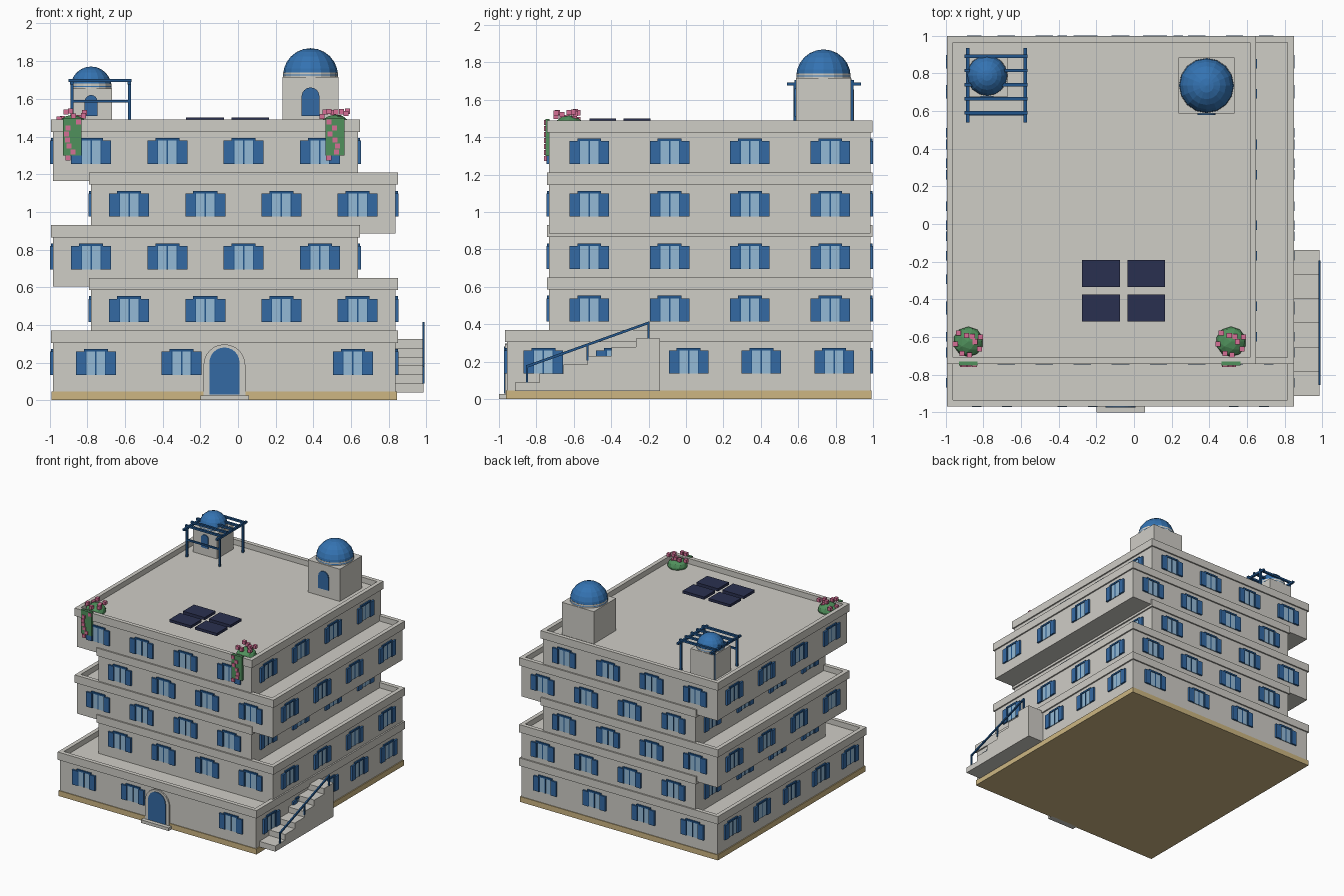
import bpy, bmesh, math, random
from mathutils import Matrix, Vector

if "Cube" in bpy.data.objects:
    bpy.data.objects.remove(bpy.data.objects["Cube"])

random.seed(4)


def material(name, r, g, b):
    m = bpy.data.materials.new(name)
    lin = [((c / 255 + 0.055) / 1.055) ** 2.4 for c in (r, g, b)]
    m.diffuse_color = (*lin, 1)
    m.use_nodes = True
    m.node_tree.nodes["Principled BSDF"].inputs["Base Color"].default_value = m.diffuse_color
    return m


WALL = material("off_white_plaster", 207, 205, 198)
SAND = material("sand_stone", 205, 182, 130)
BLUE = material("shutter_blue", 52, 106, 164)
DOME = material("dome_blue", 52, 115, 178)
DARK = material("timber_blue", 34, 86, 140)
GLASS = material("window_glass", 148, 186, 214)
NAVY = material("solar_navy", 42, 48, 80)
GREEN = material("leaf_green", 80, 145, 92)
PINK = material("flower_pink", 214, 112, 150)


def finish(name, bm, mat):
    bmesh.ops.recalc_face_normals(bm, faces=bm.faces)
    me = bpy.data.meshes.new(name)
    bm.to_mesh(me)
    bm.free()
    me.materials.append(mat)
    ob = bpy.data.objects.new(name, me)
    bpy.context.collection.objects.link(ob)
    return ob


def add_box(bm, x0, x1, y0, y1, z0, z1, mx=Matrix()):
    loc = Matrix.Translation(((x0 + x1) / 2, (y0 + y1) / 2, (z0 + z1) / 2))
    size = Matrix.Diagonal((x1 - x0, y1 - y0, z1 - z0, 1))
    bmesh.ops.create_cube(bm, size=1, matrix=mx @ loc @ size)


def boxes(name, mat, *specs):
    bm = bmesh.new()
    for s in specs:
        add_box(bm, *s)
    return finish(name, bm, mat)


def prism(name, mat, pts, push):
    """Extrude a closed outline of 3D points along push."""
    bm = bmesh.new()
    f = bm.faces.new([bm.verts.new(p) for p in pts])
    ext = bmesh.ops.extrude_face_region(bm, geom=[f])["geom"]
    bmesh.ops.translate(bm, vec=push, verts=[v for v in ext if isinstance(v, bmesh.types.BMVert)])
    return finish(name, bm, mat)


def arch(name, mat, cx, half, z0, z1, y, depth):
    pts = [(cx - half, y, z0), (cx + half, y, z0)]
    for i in range(13):
        a = math.pi * i / 12
        pts.append((cx + half * math.cos(a), y, z1 - half + half * math.sin(a)))
    return prism(name, mat, pts, (0, depth, 0))


# windows share three meshes: shutters, panes and bars
shutters, panes, bars = bmesh.new(), bmesh.new(), bmesh.new()


def window(x, y, z, angle):
    mx = Matrix.Translation((x, y, z)) @ Matrix.Rotation(angle, 4, 'Z')
    for s in (-1, 1):
        a, b = sorted((s * 0.055, s * 0.106))
        add_box(shutters, a, b, -0.015, 0.002, 0.09, 0.213, mx)
        a, b = sorted((s * 0.049, s * 0.055))
        add_box(bars, a, b, -0.009, 0.002, 0.09, 0.215, mx)
    add_box(panes, -0.05, 0.05, -0.006, 0.002, 0.09, 0.215, mx)
    add_box(bars, -0.004, 0.004, -0.009, 0.002, 0.09, 0.215, mx)
    add_box(bars, -0.064, 0.064, -0.012, 0.002, 0.213, 0.227, mx)


# storeys alternate left and right, each with a parapet ring and windows
BACK, PITCH, OUT, RING = 0.986, 0.28, 0.012, 0.034
storeys = [(-0.982, 0.837, -0.957), (-0.78, 0.837, -0.732), (-0.982, 0.637, -0.732),
           (-0.78, 0.837, -0.732), (-0.982, 0.637, -0.732)]
for i, (x0, x1, y0) in enumerate(storeys):
    z0 = 0.045 + PITCH * i
    z1 = z0 + PITCH
    boxes(f"storey_{i + 1}", WALL, (x0, x1, y0, BACK, z0, z1))
    a, b, c, d = x0 - OUT, x1 + OUT, y0 - OUT, BACK + OUT
    lo, hi = z1 - 0.02, z1 + 0.045
    boxes(f"parapet_{i + 1}", WALL,
          (a, b, c, c + RING, lo, hi), (a, b, d - RING, d, lo, hi),
          (a, a + RING, c + RING, d - RING, lo, hi), (b - RING, b, c + RING, d - RING, lo, hi))
    for k in range(4):
        x = x0 + (x1 - x0) * (k + 0.5) / 4
        if not (i == 0 and k == 2):      # left free beside the entrance
            window(x, y0, z0, 0)
        window(x, BACK, z0, math.pi)
    n = 5 if i == 0 else 4
    for k in range(n):
        y = y0 + (BACK - y0) * (k + 0.5) / n
        window(x1, y, z0, math.pi / 2)
        window(x0, y, z0, -math.pi / 2)
finish("shutters", shutters, BLUE)
finish("window_panes", panes, GLASS)
finish("window_bars", bars, DARK)

# plinth, entrance step and arched front door
boxes("plinth", SAND, (-0.99, 0.845, -0.963, 0.992, 0, 0.045))
boxes("door_step", WALL, (-0.2, 0.058, -1.0, -0.95, 0, 0.026))
arch("door_surround", WALL, -0.072, 0.111, 0.026, 0.297, -0.968, 0.02)
arch("front_door", BLUE, -0.072, 0.08, 0.03, 0.28, -0.974, 0.02)

# outside stair as one stepped profile
Y0, RUN, RISE, ZB = -0.913, 0.129, 0.047, 0.042
pts = [(0.83, Y0, ZB)]
for k in range(6):
    pts += [(0.83, Y0 + RUN * k, ZB + RISE * (k + 1)), (0.83, Y0 + RUN * (k + 1), ZB + RISE * (k + 1))]
pts.append((0.83, Y0 + RUN * 6, ZB))
prism("side_stair", WALL, pts, (0.155, 0, 0))

# stair railing
XR = 0.985
posts = [(XR - 0.006, XR + 0.006, y - 0.006, y + 0.006, z, z + 0.085)
         for y, z in ((-0.85, 0.089), (-0.527, 0.205), (-0.2, 0.322))]
boxes("railing_posts", DARK, *posts)
prism("handrail", DARK, [(XR - 0.006, -0.855, 0.165), (XR - 0.006, -0.195, 0.402),
                         (XR - 0.006, -0.195, 0.416), (XR - 0.006, -0.855, 0.18)], (0.012, 0, 0))


# domed roof towers
def tower(tag, cx, cy, half, top, door_half, door_top):
    boxes(f"{tag}_tower", WALL, (cx - half, cx + half, cy - half, cy + half, 1.44, top))
    bm = bmesh.new()
    bmesh.ops.create_cone(bm, cap_ends=True, segments=16, radius1=half * 0.98, radius2=half * 0.98,
                          depth=0.026, matrix=Matrix.Translation((cx, cy, top + 0.013)))
    finish(f"{tag}_drum", bm, WALL)
    bm = bmesh.new()
    bmesh.ops.create_uvsphere(bm, u_segments=16, v_segments=12, radius=half * 0.985)
    bmesh.ops.delete(bm, geom=[v for v in bm.verts if v.co.z < -0.001], context='VERTS')
    bmesh.ops.translate(bm, vec=(cx, cy, top + 0.008), verts=bm.verts)
    finish(f"{tag}_dome", bm, DOME)
    arch(f"{tag}_door", BLUE, cx, door_half, 1.51, door_top, cy - half - 0.008, 0.02)


tower("large", 0.385, 0.735, 0.148, 1.715, 0.047, 1.66)
tower("small", -0.78, 0.788, 0.11, 1.655, 0.034, 1.62)

# pergola around the small tower
PX, PY = (-0.882, -0.577), (0.582, 0.888)
boxes("pergola_posts", DARK, *[(x - 0.008, x + 0.008, y - 0.008, y + 0.008, 1.44, 1.68)
                               for x in PX for y in PY])
boxes("pergola_beams", DARK, *[(x - 0.009, x + 0.009, 0.54, 0.935, 1.675, 1.692) for x in PX])
boxes("pergola_slats", DARK, *[(-0.9, -0.565, y - 0.009, y + 0.009, 1.69, 1.706)
                               for y in (0.59, 0.665, 0.74, 0.815, 0.89)])
boxes("pergola_rail", DARK, (*PX, 0.576, 0.588, 1.58, 1.594))

# solar panels
boxes("solar_panels", NAVY, *[(x, x + 0.2, y, y + 0.144, 1.478, 1.5)
                              for x in (-0.275, -0.035) for y in (-0.517, -0.335)])

# flowering shrubs with trailing greenery over the front parapet
for tag, cx in (("left", -0.88), ("right", 0.515)):
    bm = bmesh.new()
    bmesh.ops.create_icosphere(bm, subdivisions=2, radius=0.08,
                               matrix=Matrix.Translation((cx, -0.625, 1.46)) @ Matrix.Diagonal((1, 1, 0.7, 1)))
    finish(f"{tag}_shrub", bm, GREEN)
    boxes(f"{tag}_trailing_vine", GREEN, (cx - 0.05, cx + 0.05, -0.752, -0.73, 1.3, 1.497))
    spots = []
    for k in range(9):
        a = k * 2.4
        r = 0.07 if k % 3 else 0.035
        spots.append((cx + r * math.cos(a), -0.625 + r * math.sin(a), random.uniform(1.49, 1.54)))
    for k in range(7):
        spots.append((cx + random.uniform(-0.04, 0.04), -0.746, 1.285 + 0.032 * k))
    h = 0.0135
    boxes(f"{tag}_flowers", PINK, *[(x - h, x + h, y - h, y + h, z - h, z + h) for x, y, z in spots])
